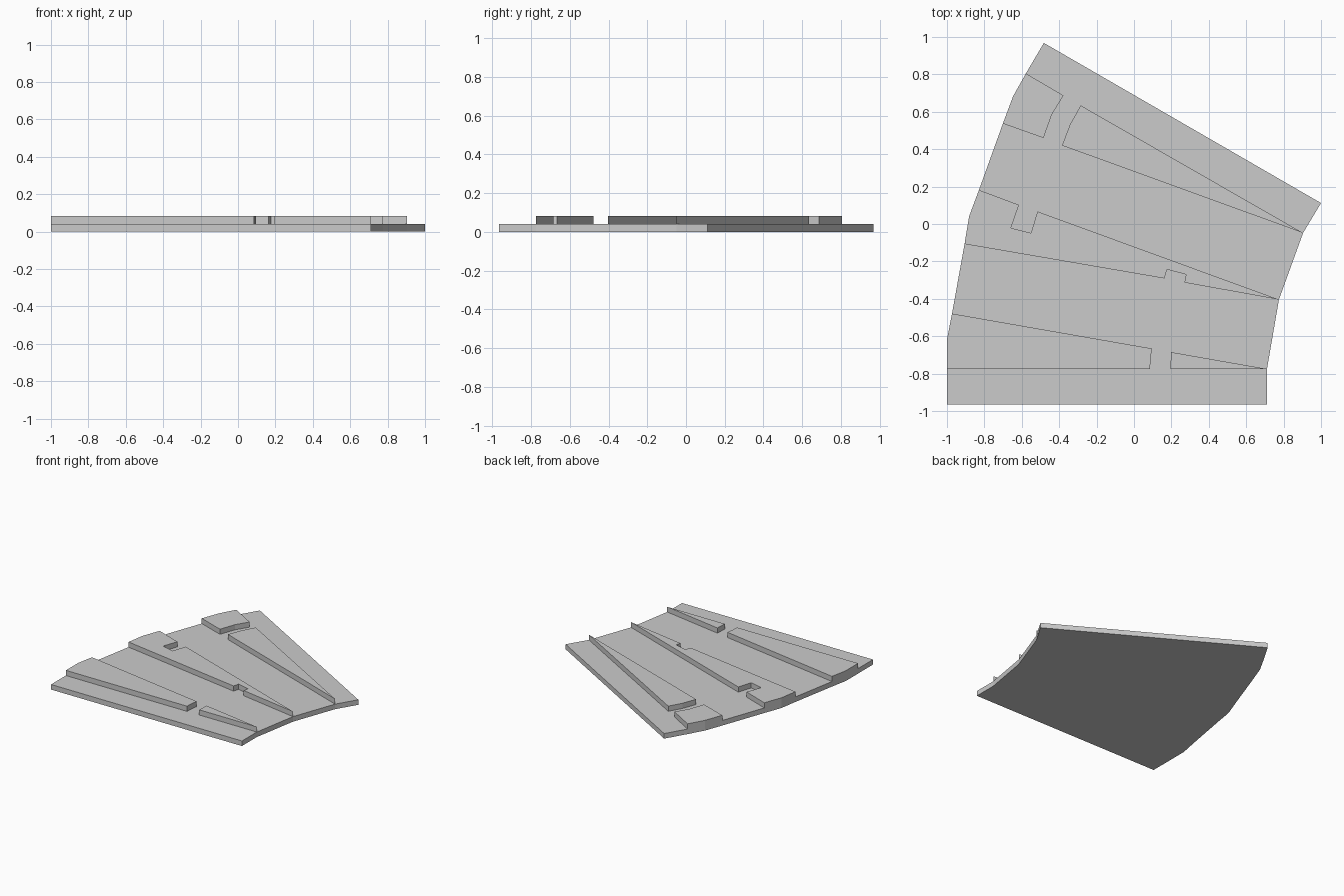
import bpy
import bmesh

cube = bpy.data.objects.get("Cube")
if cube:
    bpy.data.objects.remove(cube, do_unlink=True)

BASE_TOP = 0.041
PLATE_TOP = 0.083

grey = bpy.data.materials.new("plain grey")
grey.use_nodes = True
colour = (0.6, 0.6, 0.6, 1)
grey.diffuse_color = colour
grey.node_tree.nodes["Principled BSDF"].inputs["Base Color"].default_value = colour


def slab(name, outline, bottom, top):
    """Extrude a flat outline into a slab with flat faces."""
    bm = bmesh.new()
    face = bm.faces.new([bm.verts.new((x, y, bottom)) for x, y in outline])
    extruded = bmesh.ops.extrude_face_region(bm, geom=[face])["geom"]
    verts = [item for item in extruded if isinstance(item, bmesh.types.BMVert)]
    bmesh.ops.translate(bm, vec=(0, 0, top - bottom), verts=verts)
    bmesh.ops.recalc_face_normals(bm, faces=bm.faces)
    mesh = bpy.data.meshes.new(name)
    bm.to_mesh(mesh)
    bm.free()
    mesh.materials.append(grey)
    obj = bpy.data.objects.new(name, mesh)
    bpy.context.collection.objects.link(obj)
    return obj


# Corners shared by the base rim and the raised plates
front_rim = [(-1, -0.775), (-1, -0.618), (-0.973, -0.479)]
middle_rim = [(-0.906, -0.107), (-0.882, 0.04), (-0.829, 0.182)]
back_rim = [(-0.701, 0.537), (-0.647, 0.682), (-0.578, 0.805)]
front_tip, middle_tip, back_tip = (0.711, -0.775), (0.775, -0.404), (0.904, -0.048)

# Fan-shaped base
slab("base",
     [(-1, -0.965), (0.711, -0.965), front_tip, middle_tip, back_tip,
      (1, 0.112), (-0.482, 0.968)]
     + back_rim[::-1] + middle_rim[::-1] + front_rim[::-1],
     0, BASE_TOP)

# Raised wedges, split by gaps and notches
plates = {
    "front_wedge": front_rim + [(0.096, -0.666), (0.088, -0.72), (0.086, -0.775)],
    "front_wedge_tip": [(0.195, -0.775), (0.198, -0.685), front_tip],
    "middle_wedge": middle_rim + [
        (-0.615, 0.102), (-0.658, -0.021), (-0.551, -0.048), (-0.516, 0.067),
        middle_tip,
        (0.27, -0.313), (0.278, -0.27), (0.176, -0.243), (0.163, -0.291)],
    "back_block": back_rim + [(-0.377, 0.687), (-0.439, 0.586), (-0.484, 0.46)],
    "back_wedge": [(-0.385, 0.42), (-0.342, 0.532), (-0.285, 0.634), back_tip],
}
for name, outline in plates.items():
    slab(name, outline, BASE_TOP, PLATE_TOP)
